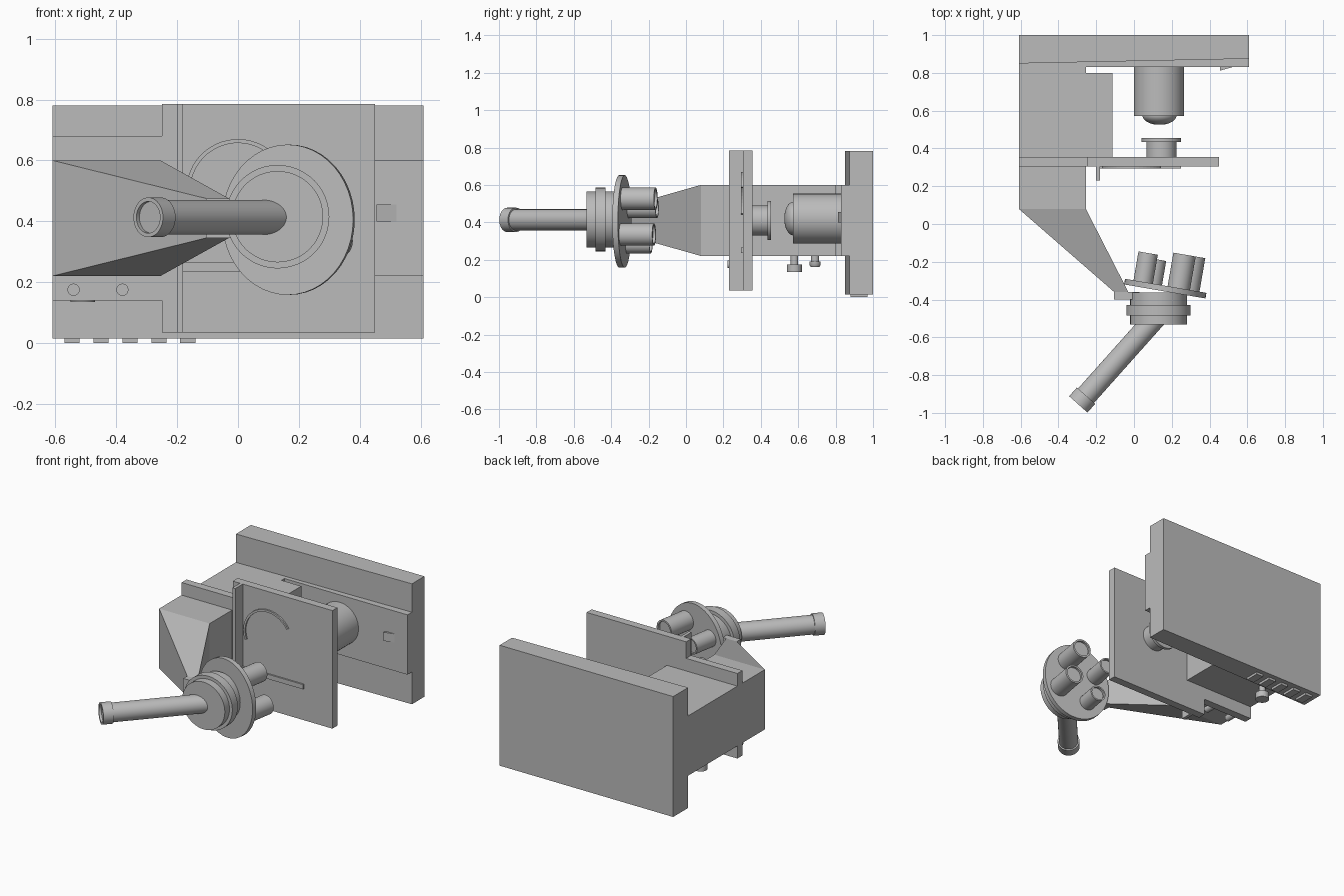
import bpy, bmesh, math
from mathutils import Vector, Matrix

cube = bpy.data.objects.get("Cube")
if cube:
    bpy.data.objects.remove(cube, do_unlink=True)

GREY = (0.5, 0.5, 0.5, 1)
grey = bpy.data.materials.new("plain grey")
grey.use_nodes = True
grey.diffuse_color = GREY
grey.node_tree.nodes["Principled BSDF"].inputs["Base Color"].default_value = GREY


def finish(name, bm, smooth=False):
    bmesh.ops.recalc_face_normals(bm, faces=bm.faces)
    mesh = bpy.data.meshes.new(name)
    bm.to_mesh(mesh)
    bm.free()
    mesh.materials.append(grey)
    if smooth:
        mesh.shade_smooth()
        mesh.set_sharp_from_angle(angle=math.radians(35))
    obj = bpy.data.objects.new(name, mesh)
    bpy.context.collection.objects.link(obj)
    return obj


def loft(name, a, b):
    """Solid between two matching outlines."""
    bm = bmesh.new()
    va = [bm.verts.new(p) for p in a]
    vb = [bm.verts.new(p) for p in b]
    bm.faces.new(va)
    bm.faces.new(vb)
    for i in range(len(a)):
        j = (i + 1) % len(a)
        bm.faces.new((va[i], va[j], vb[j], vb[i]))
    return finish(name, bm)


def rect(x, y, z):
    return [(x[0], y, z[0]), (x[1], y, z[0]), (x[1], y, z[1]), (x[0], y, z[1])]


def box(name, x, y, z):
    return loft(name, rect(x, y[0], z), rect(x, y[1], z))


def plan(name, outline, z):
    """Outline in x and y, raised through z."""
    return loft(name, [(x, y, z[0]) for x, y in outline], [(x, y, z[1]) for x, y in outline])


def lathe(name, start, direction, profile, scale=(1, 1), n=48):
    """Turn (radius, distance) points about an axis; scale stretches the section."""
    d = Vector(direction).normalized()
    side = d.cross(Vector((0, 0, 1)))
    side = side.normalized() if side.length > 0.01 else Vector((1, 0, 0))
    up = side.cross(d)
    frame = Matrix((side, up, d)).transposed()
    bm = bmesh.new()
    rings = []
    for r, h in profile:
        ring = []
        for i in range(n):
            t = math.tau * i / n
            p = Vector((r * scale[0] * math.cos(t), r * scale[1] * math.sin(t), h))
            ring.append(bm.verts.new(Vector(start) + frame @ p))
        rings.append(ring)
    for a, b in zip(rings, rings[1:]):
        for i in range(n):
            j = (i + 1) % n
            bm.faces.new((a[i], a[j], b[j], b[i]))
    bm.faces.new(rings[0])
    bm.faces.new(rings[-1])
    return finish(name, bm, True)


def rod(name, start, direction, r, length):
    return lathe(name, start, direction, [(r, 0), (r, length)])


BACK = (0, 1, 0)
ARM_Z = (0.22, 0.60)

# Base slab with its slightly slanted face and raised middle band
plan("base", [(-0.61, 0.85), (0.61, 0.875), (0.61, 1), (-0.61, 1)], (0.015, 0.78))
box("base_band", (-0.61, 0.61), (0.83, 0.9), ARM_Z)
plan("power_switch", [(0.455, 0.812), (0.52, 0.83), (0.52, 0.84), (0.455, 0.84)], (0.40, 0.455))
for i in range(5):
    x = -0.57 + 0.095 * i
    box(f"edge_pad_{i + 1}", (x, x + 0.05), (0.88, 0.97), (0, 0.02))

# Arm: column, side block, tapering neck and head mount
ARM_X = (-0.61, -0.255)
box("arm_column", ARM_X, (0.08, 0.84), ARM_Z)
box("arm_side_block", (-0.26, -0.115), (0.34, 0.80), ARM_Z)
NECK_X, NECK_Z = (-0.105, -0.03), (0.345, 0.475)
loft("arm_neck", rect(ARM_X, 0.08, ARM_Z), rect(NECK_X, -0.36, NECK_Z))
box("head_mount", (-0.105, 0.03), (-0.4, -0.36), NECK_Z)

# Stage: plate, side bar, guide rail and specimen clips
box("stage_plate", (-0.25, 0.45), (0.305, 0.355), (0.035, 0.785))
box("stage_bar", (-0.61, -0.25), (0.305, 0.355), (0.14, 0.68))
box("stage_rail", (-0.2, -0.18), (0.23, 0.31), (0.035, 0.785))
box("stage_strip_clip", (-0.18, 0.25), (0.295, 0.31), (0.235, 0.265))


def arc(r, y, start, end, n=24):
    angles = [math.radians(start + (end - start) * i / n) for i in range(n + 1)]
    return [(r * math.cos(t), y, 0.5 + r * math.sin(t)) for t in angles]


loft("stage_arc_clip", arc(0.17, 0.295, 200, 32) + arc(0.157, 0.295, 32, 200),
     arc(0.17, 0.31, 200, 32) + arc(0.157, 0.31, 32, 200))
for i, x in enumerate((-0.54, -0.38)):
    rod(f"stage_pin_{i + 1}", (x, 0.222, 0.175), BACK, 0.02, 0.1)

# Adjustment knobs below the arm
lathe("focus_knob", (-0.51, 0.58, 0.135), (0, 0, 1),
      [(0.04, 0), (0.04, 0.04), (0.02, 0.04), (0.02, 0.1)])
lathe("fine_knob", (-0.51, 0.69, 0.16), (0, 0, 1),
      [(0.022, 0), (0.03, 0.012), (0.03, 0.03), (0.022, 0.03), (0.022, 0.07)])

# Condenser behind the stage
lathe("condenser", (0.145, 0.35, 0.41), BACK,
      [(0.08, 0), (0.08, 0.085), (0.105, 0.085), (0.105, 0.105)])

# Lamp housing with domed lens
dome = [(0.09 * math.sin(t), 0.05 * (1 - math.cos(t)))
        for t in [math.pi / 2 * i / 10 for i in range(1, 11)]]
lathe("lamp_lens", (0.135, 0.525, 0.42), BACK, dome + [(0.09, 0.08)])
rod("lamp_housing", (0.133, 0.572, 0.42), BACK, 0.133, 0.27)

# Viewing head with collar
lathe("viewing_head", (0.13, -0.532, 0.415), BACK,
      [(0.15, 0), (0.15, 0.047), (0.17, 0.047), (0.17, 0.102), (0.15, 0.102), (0.15, 0.17)])

# Eyepiece tube with hollow end cap
lathe("eyepiece", (-0.295, -0.955, 0.413), (0.665, 0.745, 0),
      [(0.052, 0.015), (0.052, 0), (0.065, 0), (0.065, 0.062), (0.057, 0.062), (0.057, 0.62)])

# Tilted nosepiece with four hollow-tipped objectives
AXIS = Vector((0.17, 0.985, 0)).normalized()
centre = Vector((0.163, -0.357, 0.405))
lathe("nosepiece", centre, AXIS, [(0.247, 0), (0.247, 0.03)], scale=(0.885, 1))
across = Vector((AXIS.y, -AXIS.x, 0))
for i, (r, length) in enumerate([(0.06, 0.2), (0.052, 0.175), (0.05, 0.15), (0.06, 0.2)]):
    t = math.radians(60 + 90 * i)
    offset = across * math.cos(t) * 0.14 + Vector((0, 0, 0.14 * math.sin(t)))
    lathe(f"objective_{i + 1}", centre + offset + AXIS * 0.01, AXIS,
          [(r, 0), (r, length), (r * 0.82, length), (r * 0.82, length - 0.015)], n=32)
